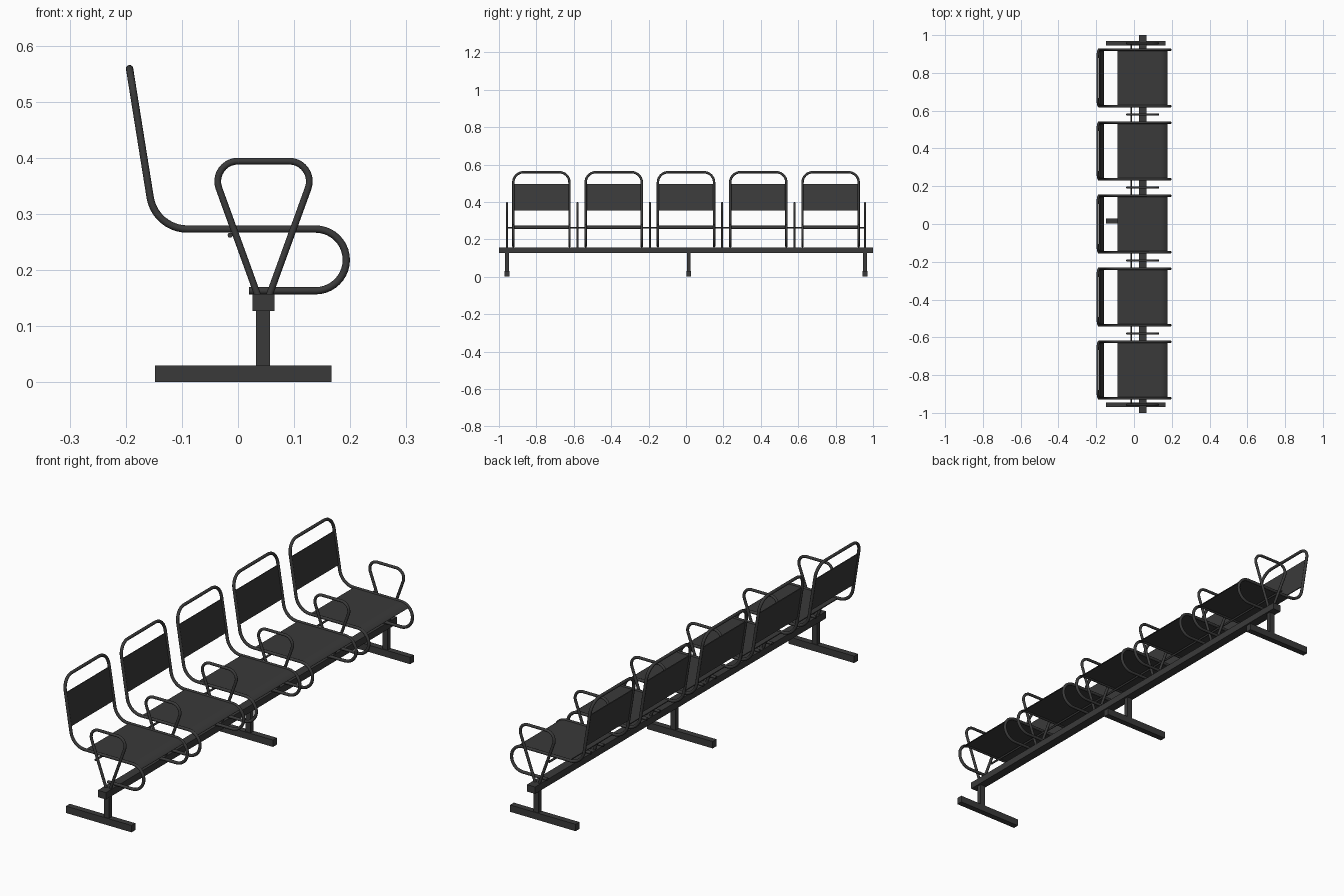
import bpy, math
from mathutils import Vector

if "Cube" in bpy.data.objects:
    bpy.data.objects.remove(bpy.data.objects["Cube"])

mat = bpy.data.materials.new("dark_metal")
mat.diffuse_color = (0.042, 0.042, 0.042, 1)
mat.use_nodes = True
mat.node_tree.nodes["Principled BSDF"].inputs["Base Color"].default_value = mat.diffuse_color


def add_object(name, mesh, loc=(0, 0, 0)):
    ob = bpy.data.objects.new(name, mesh)
    ob.location = loc
    bpy.context.collection.objects.link(ob)
    if not mesh.materials:
        mesh.materials.append(mat)
    return ob


def box(name, x0, x1, y0, y1, z0, z1):
    v = [(x, y, z) for x in (x0, x1) for y in (y0, y1) for z in (z0, z1)]
    f = [(0, 1, 3, 2), (4, 6, 7, 5), (0, 4, 5, 1), (2, 3, 7, 6), (0, 2, 6, 4), (1, 5, 7, 3)]
    me = bpy.data.meshes.new(name)
    me.from_pydata(v, [], f)
    return add_object(name, me)


def fillet(corners, n=10):
    """Round each (point, radius) corner of an open 3D path."""
    pts = []
    for i, (p, r) in enumerate(corners):
        p = Vector(p)
        if r == 0:
            new = [p]
        else:
            a = (Vector(corners[i - 1][0]) - p).normalized()
            b = (Vector(corners[i + 1][0]) - p).normalized()
            half = a.angle(b) / 2
            c = p + (a + b).normalized() * r / math.sin(half)
            u = (p + a * r / math.tan(half)) - c
            w = (p + b * r / math.tan(half)) - c
            t = u.angle(w)
            new = [c + (u * math.sin(t * (1 - k / n)) + w * math.sin(t * k / n)) / math.sin(t)
                   for k in range(n + 1)]
        for q in new:
            if not pts or (q - pts[-1]).length > 1e-4:
                pts.append(q)
    return pts


def tube_mesh(name, pts, radius):
    cu = bpy.data.curves.new(name, 'CURVE')
    cu.dimensions = '3D'
    cu.bevel_depth = radius
    cu.bevel_resolution = 4
    cu.use_fill_caps = True
    sp = cu.splines.new('POLY')
    sp.points.add(len(pts) - 1)
    for p, q in zip(sp.points, pts):
        p.co = (*q, 1)
    ob = bpy.data.objects.new(name, cu)
    bpy.context.collection.objects.link(ob)
    bpy.context.view_layer.update()
    me = bpy.data.meshes.new_from_object(ob.evaluated_get(bpy.context.evaluated_depsgraph_get()))
    bpy.data.objects.remove(ob)
    me.polygons.foreach_set("use_smooth", [len(p.vertices) == 4 for p in me.polygons])
    me.name = name
    return me


def sheet_mesh(name, profile, half):
    """Strip of sheet metal following an x-z profile."""
    v = [(x, s * half, z) for x, z in profile for s in (-1, 1)]
    f = [(2 * i, 2 * i + 1, 2 * i + 3, 2 * i + 2) for i in range(len(profile) - 1)]
    me = bpy.data.meshes.new(name)
    me.from_pydata(v, [], f)
    return me


# Beam, posts and feet
box("main_beam", 0.026, 0.065, -1, 1, 0.127, 0.157)
for i, y in enumerate((-0.957, 0.015, 0.957)):
    box(f"post_{i}", 0.032, 0.057, y - 0.010, y + 0.010, 0.028, 0.128)
    box(f"foot_{i}", -0.148, 0.167, y - 0.013, y + 0.013, 0, 0.03)

# Seat frame: one bent tube, up one side, over the back and down the other
W = 0.15
back_x = lambda z: -0.1475 - 0.16 * (z - 0.273)
side = [((0.020, -W, 0.163), 0), ((0.193, -W, 0.163), 0.055), ((0.193, -W, 0.273), 0.055),
        ((back_x(0.273), -W, 0.273), 0.067), ((back_x(0.559), -W, 0.559), 0.055)]
other = [((x, -y, z), r) for (x, y, z), r in reversed(side)]
frame = tube_mesh("seat_frame", fillet(side + other), 0.0065)

# Seat sheet rolls over the front bend, back sheet is flat
roll = [(0.138 + 0.055 * math.sin(a), 0.218 + 0.055 * math.cos(a))
        for a in (math.radians(45 * k / 6) for k in range(7))]
seat = sheet_mesh("seat_panel", [(-0.087, 0.273)] + roll, W)
back = sheet_mesh("back_panel", [(back_x(z), z) for z in (0.354, 0.495)], W)

for i in range(5):
    y = (i - 2) * 0.3865
    add_object(f"seat_frame_{i}", frame, (0, y, 0))
    for me in (seat, back):
        ob = add_object(f"{me.name}_{i}", me, (0, y, 0))
        mod = ob.modifiers.new("thickness", 'SOLIDIFY')
        mod.thickness = 0.004
        mod.offset = 0

# Armrest loops
arm = tube_mesh("armrest", fillet([((0.037, 0, 0.150), 0), ((-0.0515, 0, 0.394), 0.036),
                                   ((0.1425, 0, 0.394), 0.036), ((0.054, 0, 0.150), 0)]), 0.006)
for i, y in enumerate((-0.957, -0.58, -0.193, 0.193, 0.58, 0.957)):
    add_object(f"armrest_{i}", arm, (0, y, 0))

# Thin rod running under the seats
add_object("under_seat_rod", tube_mesh("under_seat_rod",
           [Vector((-0.014, y, 0.262)) for y in (-0.96, 0.96)], 0.0045))
